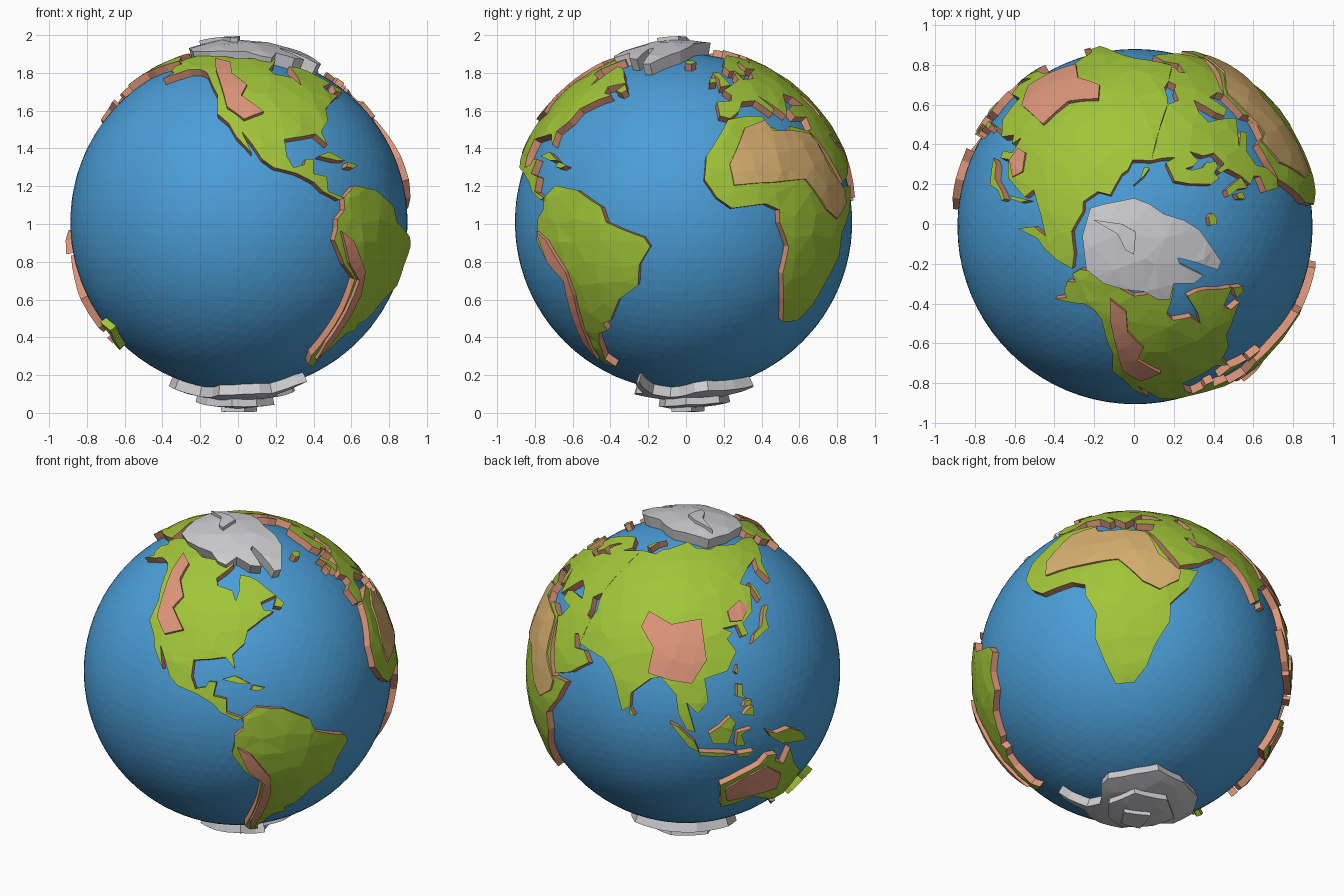
import bpy, bmesh, math, random
from mathutils import Vector
from mathutils.geometry import delaunay_2d_cdt

random.seed(4)
CENTRE = Vector((0.005, -0.013, 1.01))
SEA, LAND = 0.893, 0.934


def material(name, rgb):
    m = bpy.data.materials.new(name)
    m.diffuse_color = (*rgb, 1)
    return m


BLUE = material("ocean blue", (0.07, 0.34, 0.68))
GREEN = material("grass green", (0.36, 0.56, 0.04))
CLAY = material("clay orange", (0.72, 0.30, 0.19))
SAND = material("desert sand", (0.68, 0.43, 0.16))
ICE = material("ice white", (0.62, 0.62, 0.64))


def direction(lon, lat):
    a, b = math.radians(lon + 24), math.radians(lat)
    return Vector((math.cos(b) * math.cos(a), math.cos(b) * math.sin(a), math.sin(b)))


def from_top(pts):
    """Turn plan x, y points near the north pole into lon, lat."""
    return [(math.degrees(math.atan2(y + 0.013, x - 0.005)) - 24,
             math.degrees(math.acos(math.hypot(x - 0.005, y + 0.013) / 0.96))) for x, y in pts]


def plate(name, pts, top=GREEN, side=CLAY, r1=LAND, r0=0.875, step=0.13, rough=0.005):
    """Raised slab on the globe with a lon/lat outline and faceted top."""
    dirs = [direction(*p) for p in pts]
    c = sum(dirs, Vector()).normalized()
    e = c.cross(Vector((0, 0, 1)) if abs(c.z) < 0.95 else Vector((1, 0, 0))).normalized()
    n = c.cross(e)
    flat = []
    for d in dirs:
        p = Vector((d.dot(e), d.dot(n)))
        flat.append(p.normalized() * math.acos(max(-1, min(1, d.dot(c)))))
    # split long coast segments so they follow the curvature
    coast = []
    for p, q in zip(flat, flat[1:] + flat[:1]):
        k = max(1, math.ceil((q - p).length / 0.1))
        coast += [p.lerp(q, i / k) for i in range(k)]
    num = len(coast)
    edges = [(i, (i + 1) % num) for i in range(num)]
    # jittered interior points
    lo = [min(p[i] for p in coast) for i in (0, 1)]
    hi = [max(p[i] for p in coast) for i in (0, 1)]
    for i in range(int((hi[0] - lo[0]) / step) + 1):
        for j in range(int((hi[1] - lo[1]) / step) + 1):
            p = Vector((lo[0] + (i + 0.5) * step, lo[1] + (j + 0.5) * step))
            p += Vector((random.uniform(-.3, .3), random.uniform(-.3, .3))) * step
            if min((p - q).length for q in coast[:num]) > 0.25 * step:
                coast.append(p)
    v2, _, tris, *_ = delaunay_2d_cdt(coast, edges, [], 1, 1e-5)
    bm = bmesh.new()
    vs = []
    for p in v2:
        a = p.length
        d = c * math.cos(a)
        if a > 1e-7:
            d += (e * p.x + n * p.y) * (math.sin(a) / a)
        vs.append(bm.verts.new(d * r1))
    for t in tris:
        f = bm.faces.new([vs[i] for i in t])
        f.normal_update()
        if f.normal.dot(f.calc_center_median()) < 0:
            f.normal_flip()
    bmesh.ops.delete(bm, geom=[v for v in bm.verts if not v.link_faces], context='VERTS')
    for v in bm.verts:
        if not v.is_boundary:
            v.co *= 1 + random.uniform(-0.4, 1) * rough
    # side walls down into the sea
    rim = [e.link_loops[0] for e in bm.edges if e.is_boundary]
    pairs = [(l.vert, l.link_loop_next.vert) for l in rim]
    base = {v: bm.verts.new(v.co.normalized() * r0) for pr in pairs for v in pr}
    for a, b in pairs:
        bm.faces.new((b, a, base[a], base[b])).material_index = 1
    me = bpy.data.meshes.new(name)
    bm.to_mesh(me)
    bm.free()
    me.materials.append(top)
    me.materials.append(side)
    ob = bpy.data.objects.new(name, me)
    ob.location = CENTRE
    bpy.context.collection.objects.link(ob)


# ocean ball
bpy.ops.mesh.primitive_ico_sphere_add(subdivisions=5, radius=SEA, location=CENTRE)
bpy.context.object.name = "ocean"
bpy.context.object.data.materials.append(BLUE)

# continents
plate("north_america", [
    (-166, 68), (-156, 71), (-141, 70), (-128, 70), (-115, 68), (-96, 68), (-94, 72), (-85, 69), (-82, 67),
    (-87, 64), (-94, 60), (-92, 57), (-82, 55), (-80, 51), (-78, 55), (-77, 62), (-70, 61), (-65, 59), (-60, 55),
    (-56, 52), (-66, 50), (-65, 47), (-60, 46), (-66, 44), (-70, 42), (-74, 40), (-76, 35), (-81, 31), (-80, 26),
    (-82, 28), (-84, 30), (-90, 29), (-97, 28), (-97, 22), (-95, 18), (-91, 19), (-90, 21), (-87, 21), (-88, 16),
    (-83, 15), (-83, 10), (-80, 9), (-77, 8), (-79, 7.2), (-85, 10), (-88, 13), (-94, 16), (-102, 18), (-106, 21),
    (-109, 26), (-113, 31), (-109.5, 23), (-115, 29), (-118, 34), (-123, 38), (-124, 46), (-128, 51), (-134, 58),
    (-140, 60), (-148, 60), (-153, 58), (-162, 54.5), (-158, 58), (-162, 59), (-165, 62), (-161, 64), (-167, 65)])
plate("south_america", [
    (-77, 8), (-72, 12), (-62, 10.5), (-52, 5), (-50, 0), (-44, -2.5), (-37, -5), (-35, -8), (-39, -14), (-40, -21),
    (-48, -26), (-54, -34), (-58, -35), (-57, -38), (-62, -39), (-65, -43), (-66, -46), (-69, -51), (-66, -55),
    (-72, -54), (-75, -49), (-73, -40), (-71, -30), (-70, -19), (-76, -14), (-81, -6), (-80, -2), (-80, 1), (-77, 4)])
plate("africa", [
    (-6, 35.5), (3, 37), (10, 37), (11, 33), (19, 30), (22, 33), (32, 31), (34, 27), (37, 20), (40, 15), (43, 11.5),
    (51, 12), (47, 4), (40, -4), (40, -11), (35, -20), (32, -28), (27, -34), (19, -34.5), (15, -26), (12, -17),
    (13, -8), (9, 0), (9, 4), (4, 6), (-8, 4.5), (-13, 8), (-17, 14), (-16, 22), (-10, 30)])
plate("europe_and_arabia", [
    (-9, 37), (-9, 43), (-2, 43.5), (-1, 46), (-4, 48.5), (2, 51), (8, 54), (8, 57), (10.5, 57.5), (11, 54),
    (19, 54.5), (22, 58), (30, 60), (22, 60.5), (22, 63), (25, 65.5), (21, 64.5), (17, 61), (18, 59), (15, 56),
    (12, 56.5), (10, 59), (6, 58.5), (5, 62), (14, 68), (25, 71), (40, 67.5), (36, 64.5), (44, 66.5), (52, 68.5),
    (52, 58), (51, 47), (47, 44), (50, 40), (50, 37.5), (53, 36.5), (53, 27), (50, 30), (48, 29.5), (51, 25),
    (56, 25.5), (60, 22), (52, 16), (44, 12.8), (39, 21), (35, 28), (32, 31), (34.5, 32), (36, 36.5), (28, 36.5),
    (27, 40), (31, 41.3), (41, 41.3), (37, 45), (31, 46.5), (28, 43), (26, 40.5), (23, 37), (20, 40), (13, 45.5),
    (18, 40), (16, 38), (10, 43.5), (3, 43), (0, 39), (-5, 36)])
plate("asia", [
    (52, 68.5), (68, 69), (73, 72), (80, 73), (104, 77.5), (113, 74), (130, 72), (140, 73), (160, 70), (180, 69),
    (190, 66), (180, 63), (170, 60), (163, 58), (157, 51), (156, 57), (162, 61), (150, 59.5), (136, 54.5), (141, 52),
    (135, 43), (128, 39.5), (129, 35.5), (126, 35), (125, 39.5), (118, 39), (122, 37), (119, 35), (122, 30),
    (117, 23.5), (108, 21.5), (109, 13), (105, 9), (101, 13), (104, 2), (101, 3), (98, 9), (97, 16), (91, 22),
    (87, 21), (80, 15), (80, 10), (77, 8), (73, 18), (70, 22), (66, 25), (57, 26.5), (53, 27), (53, 36.5), (54, 40),
    (52, 44), (51, 47), (52, 58)])
plate("australia", [
    (114, -22), (122, -18), (129, -15), (132, -11.5), (136, -12), (136, -15), (140, -17.5), (142, -11), (146, -19),
    (153, -26), (150, -37), (145, -38.5), (139, -36), (135, -34), (130, -31.5), (123, -34), (116, -35)])

# polar ice
plate("arctic_ice", from_top([
    (-.26, -.06), (-.22, .08), (-.15, .10), (0, .13), (.08, .10), (.15, .05), (.25, .02), (.33, -.03), (.40, -.13),
    (.44, -.19), (.42, -.23), (.30, -.19), (.22, -.17), (.23, -.20), (.35, -.26), (.30, -.30), (.2, -.3),
    (.18, -.38), (.12, -.38), (.05, -.34), (-.05, -.33), (-.15, -.3), (-.24, -.23)]), ICE, ICE, 0.96, rough=0.012)
plate("arctic_peak", from_top([(-.2, .02), (-.06, 0), (.01, -.04), (.0, -.15), (-.04, -.13), (-.08, -.05)]),
      ICE, ICE, 0.985, 0.94)
plate("antarctica", [
    (0, -70), (30, -69), (50, -66), (80, -67), (110, -66), (140, -66), (160, -69), (168, -77), (-160, -78),
    (-140, -75), (-110, -74), (-90, -73), (-75, -73), (-68, -69), (-63, -65), (-57, -63), (-60, -67), (-63, -74),
    (-45, -78), (-30, -77), (-12, -72)], ICE, ICE, 0.948)
plate("antarctic_plateau", [(-20, -79), (30, -76), (80, -75), (130, -75), (160, -80), (-130, -82), (-70, -82)],
      ICE, ICE, 0.985, 0.93)
plate("antarctic_peak", [(0, -84), (90, -83), (180, -84), (-90, -86)], ICE, ICE, 1.008, 0.97)

# mountains and highlands
for name, lift, pts in (
    ("north_west_mountains", 0.018, [(-133, 66), (-120, 63), (-118, 56), (-110, 50), (-113, 45), (-104, 38),
                                     (-112, 35), (-119, 40), (-122, 48), (-128, 58)]),
    ("high_plateau", 0.014, [(108, 43), (94, 41), (82, 45), (80, 39), (87, 32), (86, 23), (95, 21), (103, 20), (109, 28)]),
    ("eastern_highland", 0.008, [(134, 45), (128, 40.5), (122, 41), (122, 45), (130, 48)]),
    ("southern_range", 0.02, [(-79, -3), (-74, -6), (-67, -16), (-66, -24), (-69, -40), (-72, -50), (-73, -42),
                              (-70.5, -30), (-69, -19), (-75, -13)]),
    ("red_outback", 0.008, [(122, -20), (132, -16), (140, -22), (141, -30), (130, -30), (118, -31), (116, -24)])):
    plate(name, pts, CLAY, CLAY, LAND + lift, 0.91)
plate("desert", [(-8, 19), (-7, 12), (8, 13), (21, 14), (30, 4), (36, 1), (43, 6), (44, 10), (36, 17), (33, 27),
                 (31, 30), (22, 31), (12, 31), (10, 35), (0, 32)], SAND, SAND, LAND + 0.008, 0.915)

# islands
ISLANDS_WEST = {
    "britain": [(-5, 50), (1, 51), (0, 54), (-2, 58), (-6, 58), (-4, 54)],
    "ireland": [(-10, 52), (-6, 52.5), (-6, 55), (-9, 54.5)],
    "iceland": [(-23, 64), (-18, 63.5), (-14, 65), (-17, 66.5), (-23, 66)],
    "cuba": [(-85, 22), (-80, 23.5), (-74, 20.5), (-78, 20.5)],
    "hispaniola": [(-74, 18.3), (-73, 20), (-68.5, 18.8), (-71, 17.8)],
    "newfoundland": [(-59, 48), (-56, 51.5), (-53, 48.5), (-55, 47)],
    "northern_arc_island": [(52, 71), (56, 74), (68, 77), (60, 75), (57, 71)]}
ISLANDS_EAST = {
    "japan": [(130, 32), (132, 35), (137, 37), (141, 42), (144, 44), (145, 43), (141, 40), (140, 35.5), (135, 34)],
    "sakhalin": [(142, 46), (142, 54), (144, 51), (143.5, 47)],
    "taiwan": [(120, 23), (121.5, 25.5), (121, 22)],
    "luzon": [(120, 14), (120.5, 18.5), (122.5, 18), (122, 14.5), (124, 12.5)],
    "mindanao": [(122, 7), (124, 9), (126, 9.5), (126, 6)],
    "visayas": [(122, 10), (123, 11.8), (125.5, 12), (125, 10)],
    "sri_lanka": [(80, 7), (80, 9.5), (82, 7)],
    "sumatra": [(95, 5.5), (98, 4), (104, -2), (105.5, -6), (102, -4)],
    "borneo": [(109, 1), (113, 3.5), (117, 7), (119, 4.5), (116, -3.5), (110.5, -3)],
    "java": [(105.5, -6), (114, -7), (119, -8.3), (114, -8.7), (106, -7.6)],
    "sulawesi": [(119, -5), (119.5, 0.5), (125, 1.2), (121, -0.5), (122.5, -5)],
    "lesser_islands": [(120, -8.3), (126, -8.2), (124, -10), (120, -9.8)],
    "new_guinea": [(131, -1), (135, -3), (141, -2.6), (147, -6), (150.5, -10.5), (143, -9), (138, -8), (133, -4)],
    "tasmania": [(145, -41), (148, -41), (147, -43.5)]}
for group in (ISLANDS_WEST, ISLANDS_EAST):
    for name, pts in group.items():
        plate(name, pts)
plate("far_south_north_isle", [(173, -34.5), (178.5, -38), (175, -41.5), (174, -39)], side=GREEN)
plate("far_south_south_isle", [(173, -40.5), (174, -42), (170.5, -46), (167, -46.5), (168, -44)], side=GREEN)
